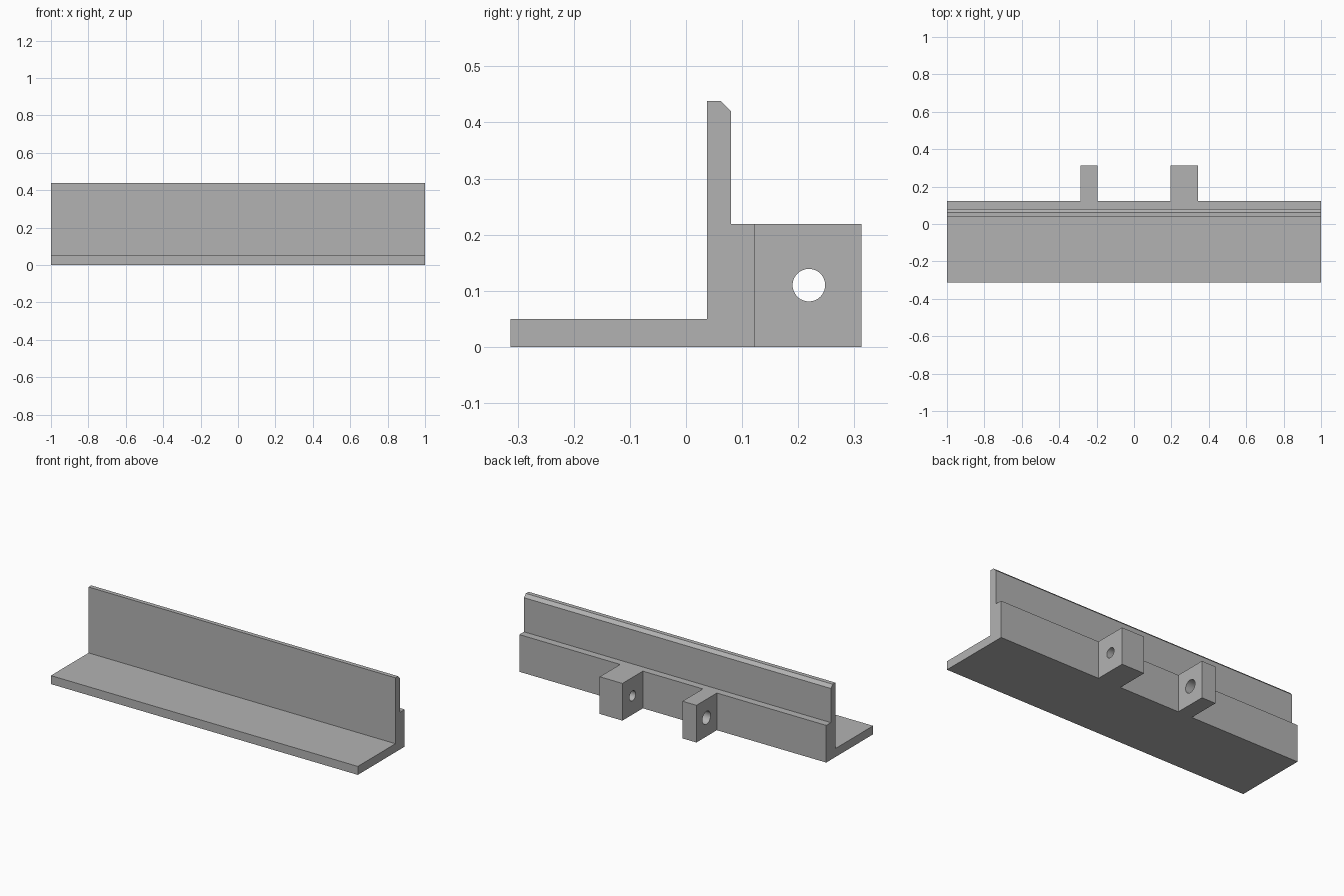
import bpy
import bmesh
import math
from mathutils import Matrix, Vector

cube = bpy.data.objects.get("Cube")
if cube:
    bpy.data.objects.remove(cube, do_unlink=True)

GREY = (0.45, 0.45, 0.45, 1.0)
metal = bpy.data.materials.new("plain grey")
metal.use_nodes = True
metal.diffuse_color = GREY
metal.node_tree.nodes["Principled BSDF"].inputs["Base Color"].default_value = GREY


def make_object(name, bm):
    bmesh.ops.recalc_face_normals(bm, faces=bm.faces)
    mesh = bpy.data.meshes.new(name)
    bm.to_mesh(mesh)
    bm.free()
    mesh.materials.append(metal)
    obj = bpy.data.objects.new(name, mesh)
    bpy.context.collection.objects.link(obj)
    return obj


def extrude_x(name, profile, x0, x1):
    """Sweep a (y, z) outline from x0 to x1."""
    bm = bmesh.new()
    face = bm.faces.new([bm.verts.new((x0, y, z)) for y, z in profile])
    swept = bmesh.ops.extrude_face_region(bm, geom=[face])["geom"]
    verts = [v for v in swept if isinstance(v, bmesh.types.BMVert)]
    bmesh.ops.translate(bm, verts=verts, vec=Vector((x1 - x0, 0, 0)))
    return make_object(name, bm)


def hole_cutter(x, y, z, radius):
    bm = bmesh.new()
    bmesh.ops.create_cone(
        bm, cap_ends=True, segments=48, radius1=radius, radius2=radius, depth=0.3,
        matrix=Matrix.Translation((x, y, z)) @ Matrix.Rotation(math.pi / 2, 4, "Y"))
    return make_object("hole_cutter", bm)


def combine(target, tool, operation):
    """Apply a boolean and discard the tool object."""
    bpy.context.view_layer.objects.active = target
    mod = target.modifiers.new(operation, "BOOLEAN")
    mod.operation = operation
    mod.solver = "EXACT"
    mod.object = tool
    bpy.ops.object.modifier_apply(modifier=mod.name)
    bpy.data.objects.remove(tool, do_unlink=True)


BACK, LEDGE, LUG_END = 0.123, 0.219, 0.313

# Angle rail: flat base, stepped back and chamfered upright
rail = extrude_x("angle_rail", [
    (-LUG_END, 0), (BACK, 0), (BACK, LEDGE), (0.08, LEDGE), (0.08, 0.42),
    (0.062, 0.438), (0.037, 0.438), (0.037, 0.05), (-LUG_END, 0.05)], -1, 1)

# Two drilled hinge lugs on the back: narrow one and wide one
for x0, x1, radius in ((-0.287, -0.196, 0.038), (0.195, 0.343, 0.029)):
    lug = extrude_x("hinge_lug", [
        (0.1, 0), (LUG_END, 0), (LUG_END, LEDGE), (0.1, LEDGE)], x0, x1)
    combine(lug, hole_cutter((x0 + x1) / 2, 0.219, 0.11, radius), "DIFFERENCE")
    combine(rail, lug, "UNION")

# Smooth hole walls, sharp edges elsewhere
bpy.ops.object.select_all(action="DESELECT")
rail.select_set(True)
bpy.context.view_layer.objects.active = rail
bpy.ops.object.shade_smooth_by_angle(angle=math.radians(30))
